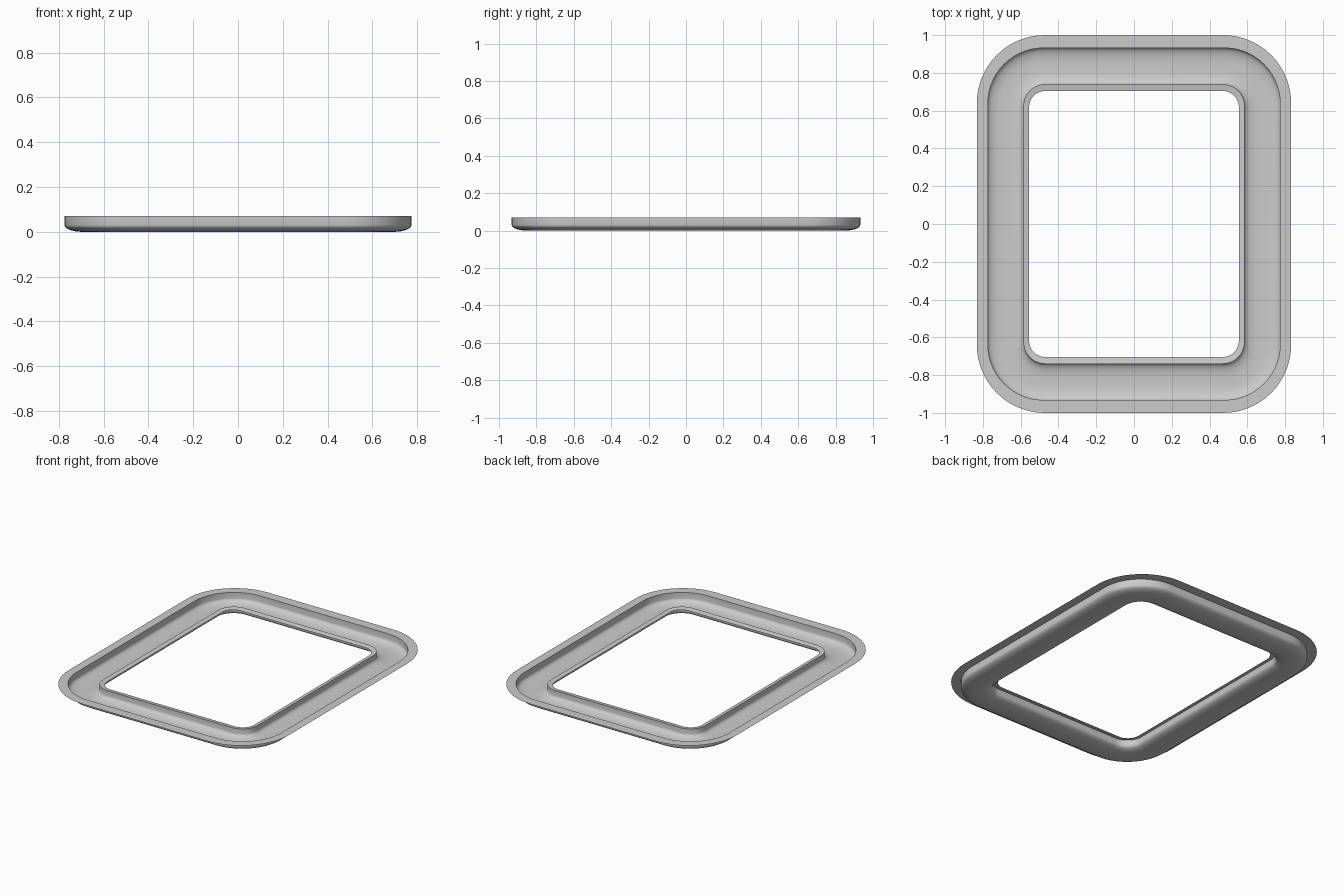
import bpy, bmesh
from math import sin, cos, pi

if "Cube" in bpy.data.objects:
    bpy.data.objects.remove(bpy.data.objects["Cube"])

STEPS = 14  # segments per rounded corner

# Key outlines: half width, half depth, corner radius
FLANGE = (0.832, 1.0, 0.36)
WALL_OUT = (0.774, 0.932, 0.295)
WALL_IN = (0.585, 0.740, 0.115)
HOLE = (0.555, 0.704, 0.085)


def blend(t):
    return tuple(a + (b - a) * t for a, b in zip(WALL_OUT, WALL_IN))


def outline(hx, hy, r):
    """Points of a rounded rectangle, counter-clockwise."""
    pts = []
    for q, (sx, sy) in enumerate([(1, 1), (-1, 1), (-1, -1), (1, -1)]):
        for i in range(STEPS + 1):
            a = (q + i / STEPS) * pi / 2
            pts.append((sx * (hx - r) + r * cos(a), sy * (hy - r) + r * sin(a)))
    return pts


# Cross-section of the sheet: outer flange, rounded channel, inner lip
rings = [(FLANGE, 0.07), (WALL_OUT, 0.07)]
N = 7
W, H = 0.42, 0.03  # width (share of channel) and height of the bottom rounding
for i in range(N + 1):
    a = i / N * pi / 2
    rings.append((blend(W * (1 - cos(a))), H * (1 - sin(a))))
for i in range(N, -1, -1):
    a = i / N * pi / 2
    rings.append((blend(1 - W * (1 - cos(a))), H * (1 - sin(a))))
rings += [(WALL_IN, 0.064), (HOLE, 0.058)]

# Loft the outlines into one open sheet
bm = bmesh.new()
loops = [[bm.verts.new((x, y, z)) for x, y in outline(*o)] for o, z in rings]
for outer, inner in zip(loops, loops[1:]):
    n = len(outer)
    for i in range(n):
        j = (i + 1) % n
        bm.faces.new((outer[i], outer[j], inner[j], inner[i]))
mesh = bpy.data.meshes.new("channel_frame")
bm.to_mesh(mesh)
bm.free()

frame = bpy.data.objects.new("channel_frame", mesh)
bpy.context.collection.objects.link(frame)
bpy.context.view_layer.objects.active = frame
frame.select_set(True)
bpy.ops.object.shade_smooth_by_angle(angle=0.7)
